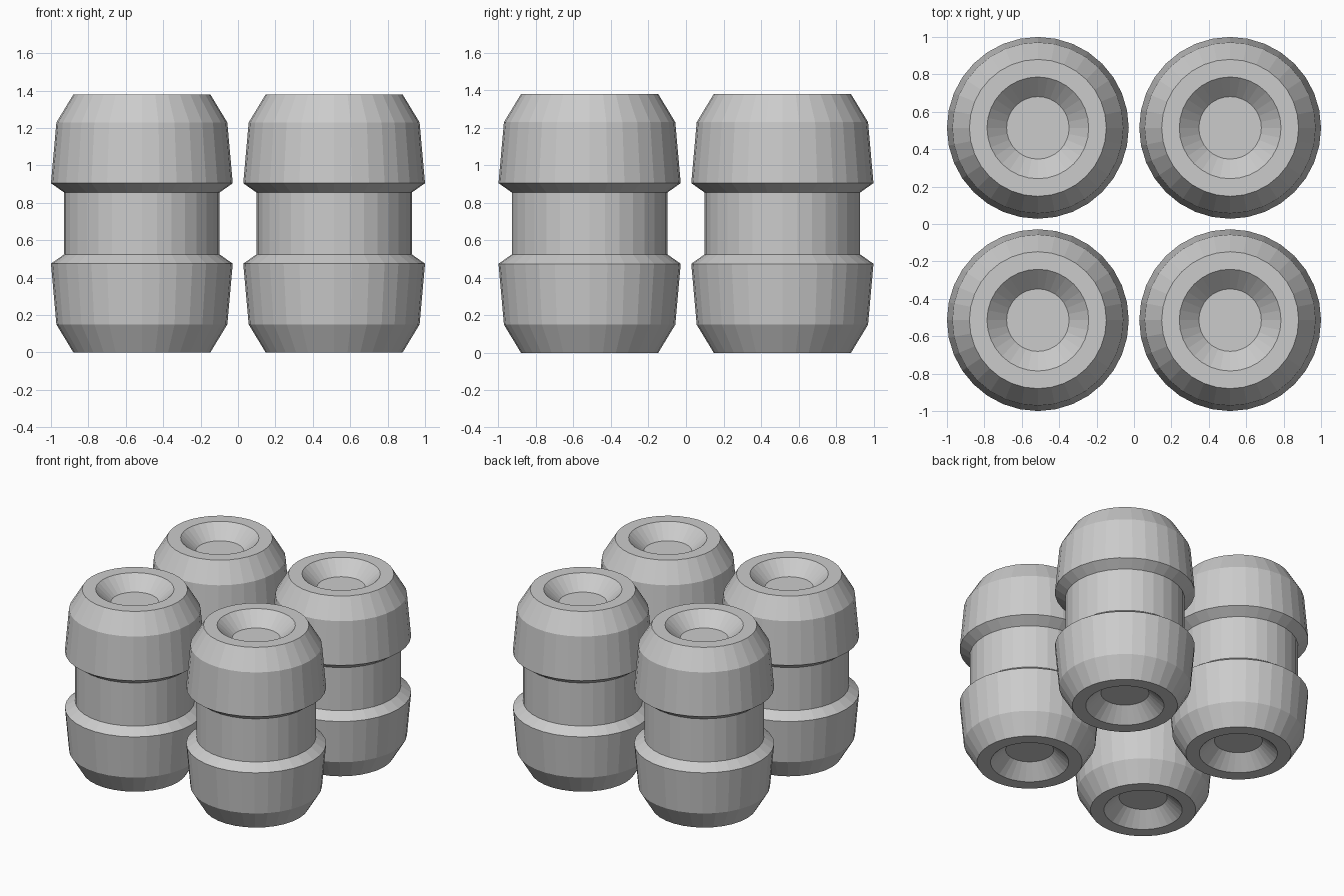
import bpy, bmesh
from math import cos, sin, tau

if "Cube" in bpy.data.objects:
    bpy.data.objects.remove(bpy.data.objects["Cube"])

SEGMENTS = 32
HEIGHT = 1.38
RADIUS = 0.486
OFFSET = 1.0 - RADIUS

# Lower half of the lathe profile (radius, z): recess floor, rim, flared drum, waist
lower = [(0.167, 0.10), (0.272, 0.0), (0.366, 0.0), (0.457, 0.15),
         (RADIUS, 0.475), (0.415, 0.525)]
# The upper half mirrors the lower half
profile = lower + [(r, HEIGHT - z) for r, z in reversed(lower)]


def lathe_mesh(name, points):
    bm = bmesh.new()
    rings = [[bm.verts.new((r * cos(tau * i / SEGMENTS), r * sin(tau * i / SEGMENTS), z))
              for i in range(SEGMENTS)] for r, z in points]
    for a, b in zip(rings, rings[1:]):
        for i in range(SEGMENTS):
            j = (i + 1) % SEGMENTS
            bm.faces.new((a[i], a[j], b[j], b[i]))
    # Flat floors of the two recesses
    bm.faces.new(rings[0][::-1])
    bm.faces.new(rings[-1])
    bmesh.ops.recalc_face_normals(bm, faces=bm.faces)
    mesh = bpy.data.meshes.new(name)
    bm.to_mesh(mesh)
    bm.free()
    return mesh


# Four identical rollers in a square
roller = lathe_mesh("roller", profile)
for side, x in (("left", -OFFSET), ("right", OFFSET)):
    for end, y in (("front", -OFFSET), ("back", OFFSET)):
        obj = bpy.data.objects.new(f"{end}_{side}_roller", roller)
        obj.location = (x, y, 0)
        bpy.context.collection.objects.link(obj)
